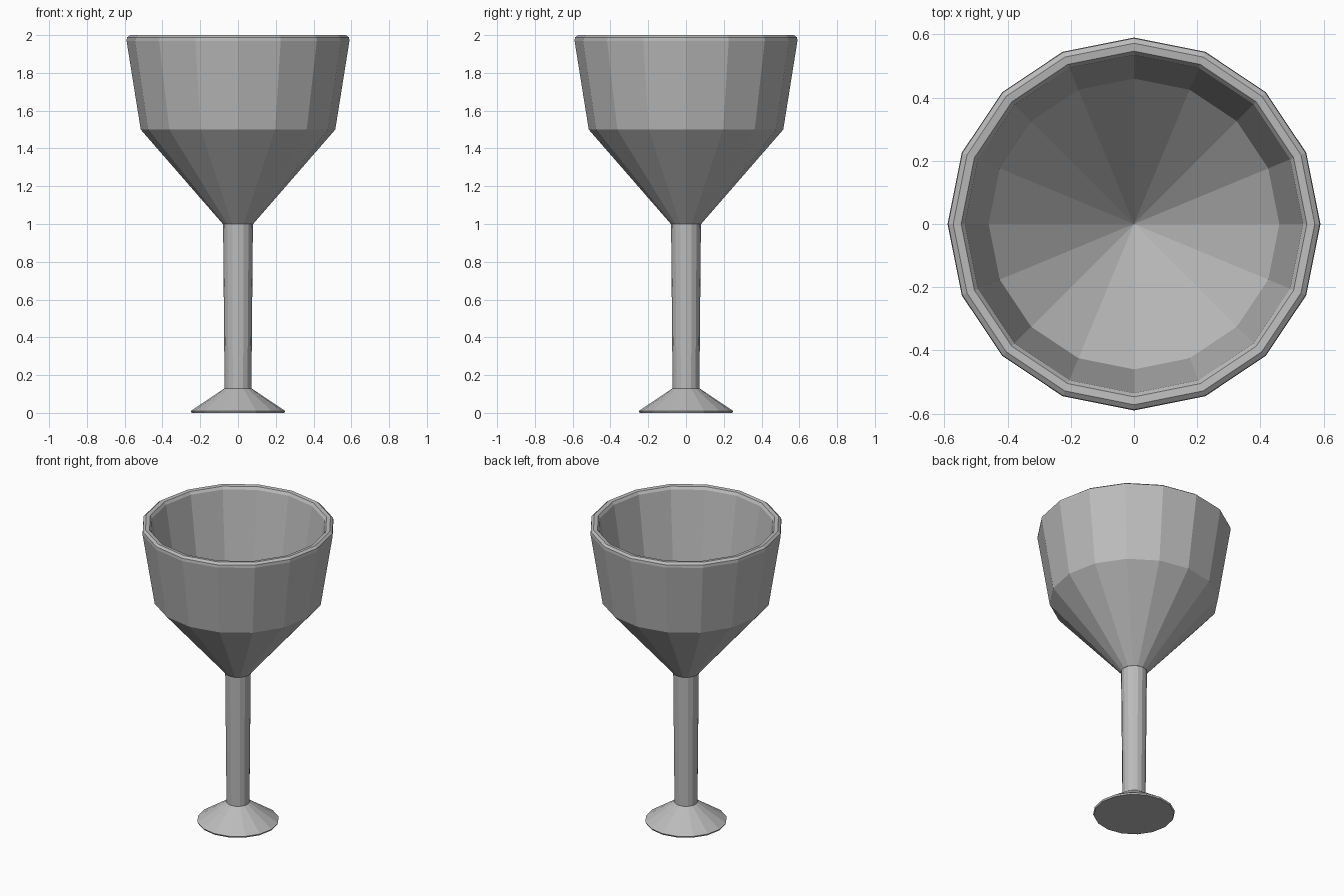
import bpy, bmesh, math

if "Cube" in bpy.data.objects:
    bpy.data.objects.remove(bpy.data.objects["Cube"])

SIDES = 16

glass = bpy.data.materials.new("plain grey")
glass.diffuse_color = (0.5, 0.5, 0.5, 1)
glass.use_nodes = True
glass.node_tree.nodes["Principled BSDF"].inputs["Base Color"].default_value = glass.diffuse_color


def lathe(name, profile):
    """Spin an (r, z) profile into a faceted, closed solid."""
    bm = bmesh.new()
    rings = []
    for r, z in profile:
        if r == 0:
            rings.append([bm.verts.new((0, 0, z))] * SIDES)
        else:
            rings.append([bm.verts.new((r * math.cos(math.tau * i / SIDES),
                                        r * math.sin(math.tau * i / SIDES), z))
                          for i in range(SIDES)])
    for a, b in zip(rings, rings[1:]):
        for i in range(SIDES):
            j = (i + 1) % SIDES
            bm.faces.new(dict.fromkeys((a[i], a[j], b[j], b[i])))
    bmesh.ops.recalc_face_normals(bm, faces=bm.faces)
    mesh = bpy.data.meshes.new(name)
    bm.to_mesh(mesh)
    bm.free()
    mesh.materials.append(glass)
    obj = bpy.data.objects.new(name, mesh)
    bpy.context.collection.objects.link(obj)
    return obj


# Bowl: outer cone and wall, bevelled rim, inner wall, pointed inside bottom
lathe("bowl", [(0, 1.0), (0.08, 1.0), (0.515, 1.5), (0.59, 1.97),
               (0.588, 1.988), (0.572, 2.0), (0.547, 1.997), (0.535, 1.98),
               (0.46, 1.52), (0, 1.01)])

# Stem: narrow, tapering slightly downwards
lathe("stem", [(0, 0.13), (0.071, 0.13), (0.079, 1.0), (0, 1.0)])

# Foot: low cone with a thin edge
lathe("foot", [(0, 0), (0.245, 0), (0.25, 0.01), (0.071, 0.13), (0, 0.13)])
